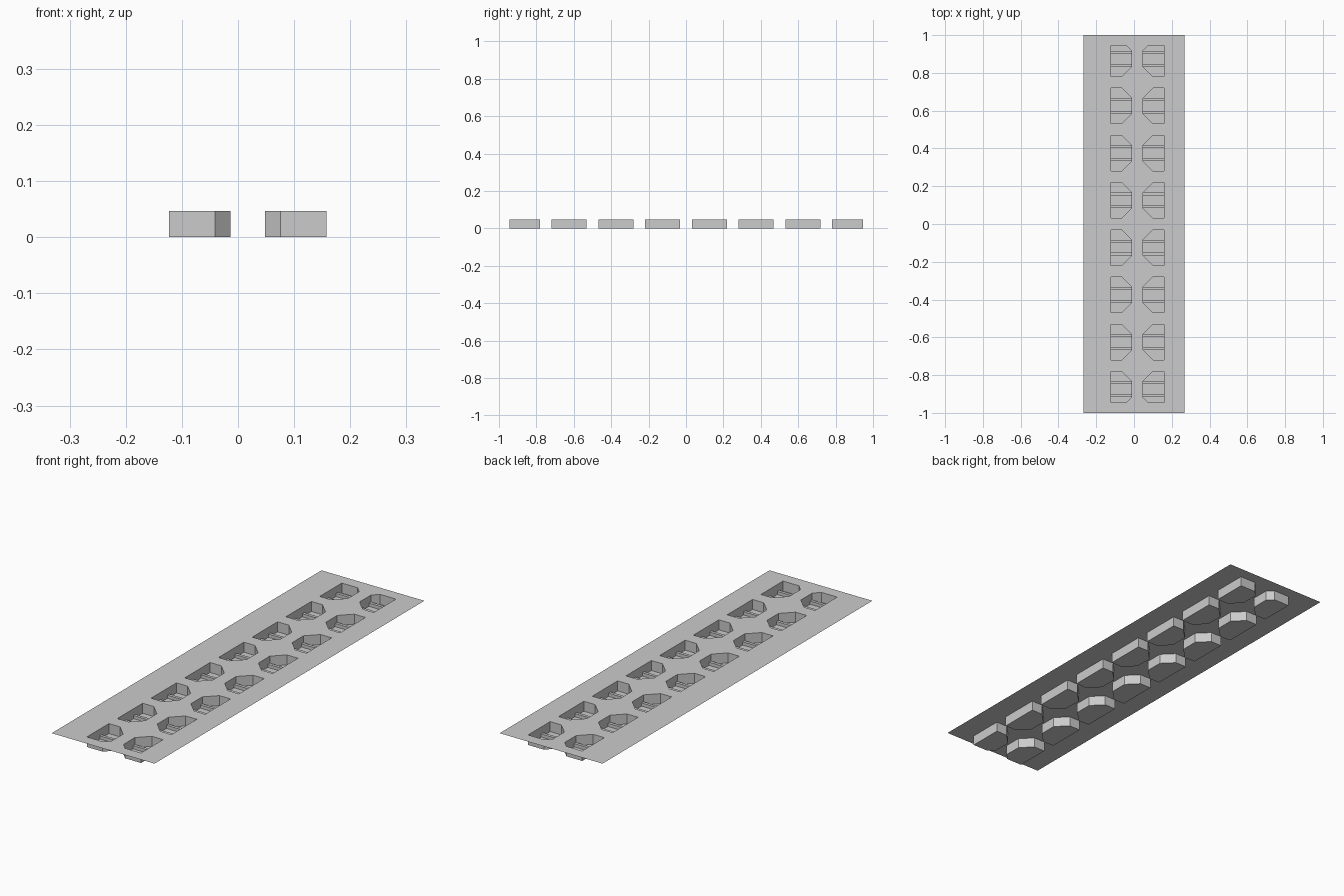
import bpy
import bmesh

cube = bpy.data.objects.get("Cube")
if cube:
    bpy.data.objects.remove(cube)

TOP = 0.047
HALF_W, HALF_L = 0.267, 1.0
ROWS = [-0.875 + 0.25 * i for i in range(8)]
END = 0.945          # end pockets are cut short here
HALF_P, CUT = 0.094, 0.052
# outer wall x, inner wall x for each column
COLUMNS = [(-0.123, -0.013), (0.158, 0.048)]

grey = bpy.data.materials.new("light grey plastic")
grey.use_nodes = True
grey.diffuse_color = (0.6, 0.6, 0.6, 1)
grey.node_tree.nodes["Principled BSDF"].inputs["Base Color"].default_value = (0.6, 0.6, 0.6, 1)


def make_object(name, bm):
    mesh = bpy.data.meshes.new(name)
    bm.to_mesh(mesh)
    bm.free()
    mesh.materials.append(grey)
    obj = bpy.data.objects.new(name, mesh)
    bpy.context.collection.objects.link(obj)
    return obj


def loop(bm, points, z):
    verts = [bm.verts.new((x, y, z)) for x, y in points]
    edges = [bm.edges.new((v, verts[i - 1])) for i, v in enumerate(verts)]
    return verts, edges


def pocket_outline(outer, inner, yc):
    """Rectangle with bevelled inner corners, cut short at the strip ends."""
    side = 1 if outer > inner else -1
    points = []
    for s in (-1, 1):
        reach = s * HALF_P
        over = max(0, abs(yc + reach) - END)
        y_end = yc + reach - s * over
        pair = [(outer, y_end),
                (inner + side * (CUT - over), y_end),
                (inner, yc + s * (HALF_P - CUT))]
        points += pair if s < 0 else pair[::-1]
    return points


outlines = [pocket_outline(o, i, y) for o, i in COLUMNS for y in ROWS]

# Thin sheet with pocket openings
bm = bmesh.new()
edges = loop(bm, [(-HALF_W, -HALF_L), (HALF_W, -HALF_L),
                  (HALF_W, HALF_L), (-HALF_W, HALF_L)], TOP)[1]
for points in outlines:
    edges += loop(bm, points, TOP)[1]
bmesh.ops.triangle_fill(bm, edges=edges, use_beauty=True, normal=(0, 0, 1))
for f in bm.faces:
    f.normal_update()
    if f.normal.z < 0:
        f.normal_flip()
make_object("carrier_sheet", bm)

# Pocket walls and floors
bm = bmesh.new()
for points in outlines:
    top = loop(bm, points, TOP)[0]
    low = loop(bm, points, 0)[0]
    bm.faces.new(low)
    for i in range(len(top)):
        bm.faces.new((top[i - 1], top[i], low[i], low[i - 1]))
bmesh.ops.recalc_face_normals(bm, faces=bm.faces)
make_object("pockets", bm)

# Two low support ribs across each pocket floor
bm = bmesh.new()
RIB_W, RIB_H = 0.007, 0.015
for outer, inner in COLUMNS:
    for yc in ROWS:
        for s in (-1, 1):
            y = yc + s * 0.034
            profile = [(y - RIB_W, 0), (y - RIB_W, RIB_H), (y + RIB_W, RIB_H), (y + RIB_W, 0)]
            a = [bm.verts.new((outer, py, pz)) for py, pz in profile]
            b = [bm.verts.new((inner, py, pz)) for py, pz in profile]
            for i in range(3):
                bm.faces.new((a[i], a[i + 1], b[i + 1], b[i]))
bmesh.ops.recalc_face_normals(bm, faces=bm.faces)
for f in bm.faces:
    if abs(f.normal.z) > 0.5 and f.normal.z < 0:
        f.normal_flip()
make_object("pocket_ribs", bm)
